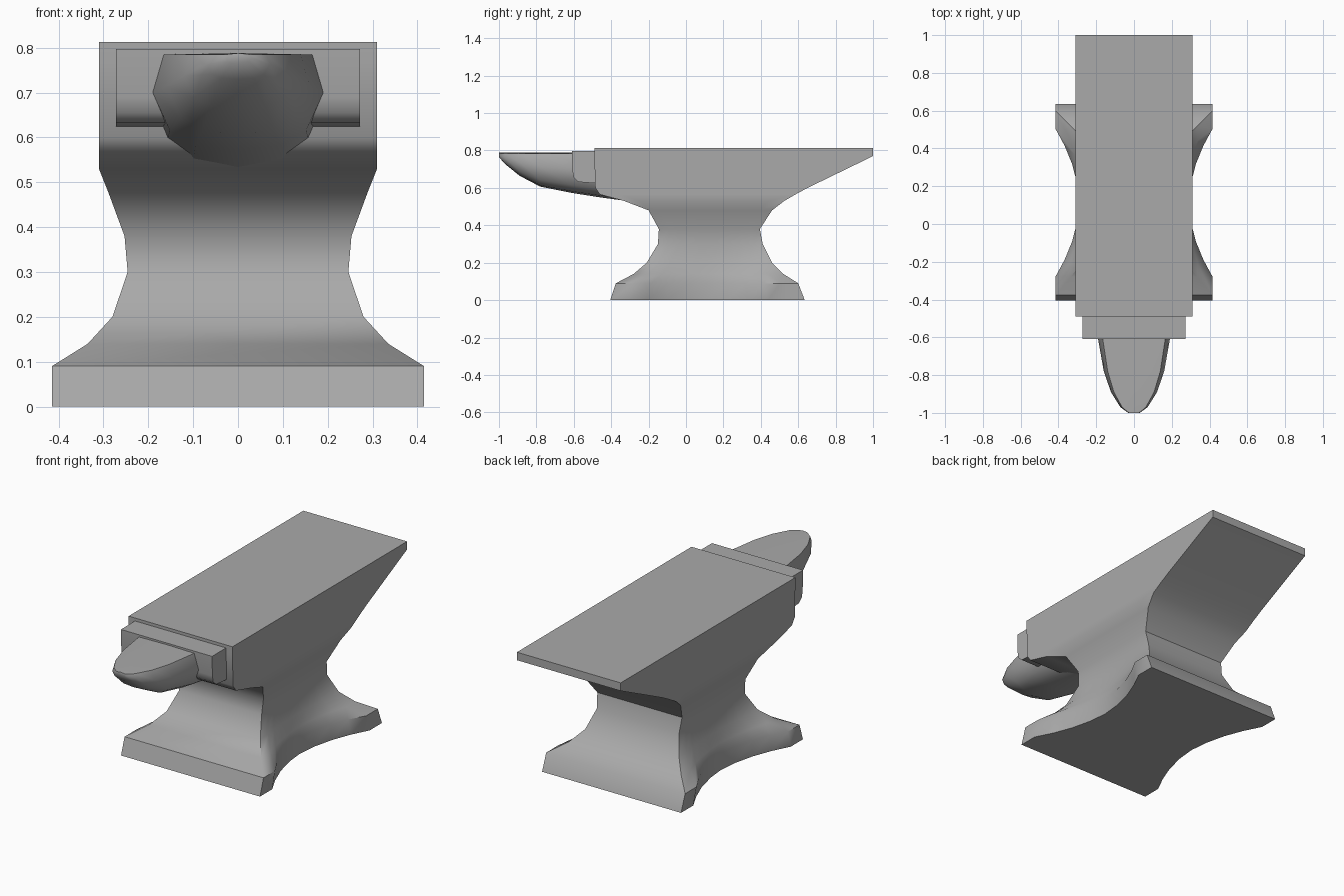
import bpy, bmesh

if "Cube" in bpy.data.objects:
    bpy.data.objects.remove(bpy.data.objects["Cube"])

iron = bpy.data.materials.new("iron_grey")
iron.diffuse_color = (0.4, 0.4, 0.4, 1)
iron.use_nodes = True
iron.node_tree.nodes["Principled BSDF"].inputs["Base Color"].default_value = iron.diffuse_color


def loft(name, loops, angle):
    """Skin a list of equal-length closed loops and cap both ends."""
    bm = bmesh.new()
    rings = [[bm.verts.new(p) for p in loop] for loop in loops]
    n = len(rings[0])
    for a, b in zip(rings, rings[1:]):
        for i in range(n):
            j = (i + 1) % n
            bm.faces.new((a[i], a[j], b[j], b[i]))
    bm.faces.new(rings[0][::-1])
    bm.faces.new(rings[-1])
    bmesh.ops.recalc_face_normals(bm, faces=bm.faces)
    me = bpy.data.meshes.new(name)
    bm.to_mesh(me)
    bm.free()
    ob = bpy.data.objects.new(name, me)
    bpy.context.collection.objects.link(ob)
    me.materials.append(iron)
    bpy.ops.object.select_all(action='DESELECT')
    ob.select_set(True)
    bpy.context.view_layer.objects.active = ob
    bpy.ops.object.shade_smooth_by_angle(angle=angle)
    return ob


# Body: height, front y, back y, half width at the ends, half width in the middle
LEVELS = [
    (0.00, -0.405, 0.635, 0.415, 0.29), (0.09, -0.375, 0.60, 0.415, 0.29),
    (0.14, -0.28, 0.52, 0.335, 0.28), (0.20, -0.21, 0.46, 0.28, 0.26),
    (0.30, -0.15, 0.41, 0.246, 0.245), (0.38, -0.145, 0.395, 0.253, 0.253),
    (0.48, -0.20, 0.46, 0.29, 0.29), (0.53, -0.33, 0.525, 0.31, 0.31),
    (0.565, -0.46, 0.585, 0.31, 0.31), (0.60, -0.485, 0.65, 0.31, 0.31),
    (0.77, -0.49, 1.0, 0.31, 0.31), (0.813, -0.49, 1.0, 0.31, 0.31),
]
# Flare of the sides towards the four feet: (position along side, share of flare)
FLARE = [(0, 0), (0.2, 0.08), (0.42, 0.3), (0.62, 0.62), (0.8, 1), (1, 1)]
SIDE = [(-u, k) for u, k in FLARE[:0:-1]] + FLARE


def body_loop(z, y0, y1, w_end, w_mid):
    right = []
    for u, k in SIDE:
        y = (y0 + y1) / 2 + u * (y1 - y0) / 2
        right.append((w_mid + (w_end - w_mid) * k, y, z))
    return right + [(-x, y, z) for x, y, z in reversed(right)]


loft("anvil_body", [body_loop(*lv) for lv in LEVELS], 0.75)

# Step block in front of the face, rounded along its lower edge
STEP = [(-0.45, 0.797), (-0.61, 0.797), (-0.607, 0.69), (-0.60, 0.655),
        (-0.575, 0.632), (-0.45, 0.622)]
loft("step_block", [[(x, y, z) for y, z in STEP] for x in (-0.272, 0.272)], 0.75)

# Horn: y, half width, underside height
HORN = [(-1.0, 0.03, 0.765), (-0.97, 0.072, 0.73), (-0.89, 0.122, 0.665),
        (-0.78, 0.16, 0.607), (-0.61, 0.19, 0.573), (-0.45, 0.197, 0.548),
        (-0.30, 0.197, 0.528)]
SECTION = [(0.87, 0), (1, 0.4), (0.8, 0.8), (0.5, 0.96), (0, 1)]


def horn_loop(y, w, low):
    top = 0.785
    half = [(w * a, y, top - (top - low) * d) for a, d in SECTION]
    return half + [(-x, y, z) for x, y, z in half[-2::-1]] + [(0, y, top + 0.003)]


loft("horn", [horn_loop(*h) for h in HORN], 0.75)
